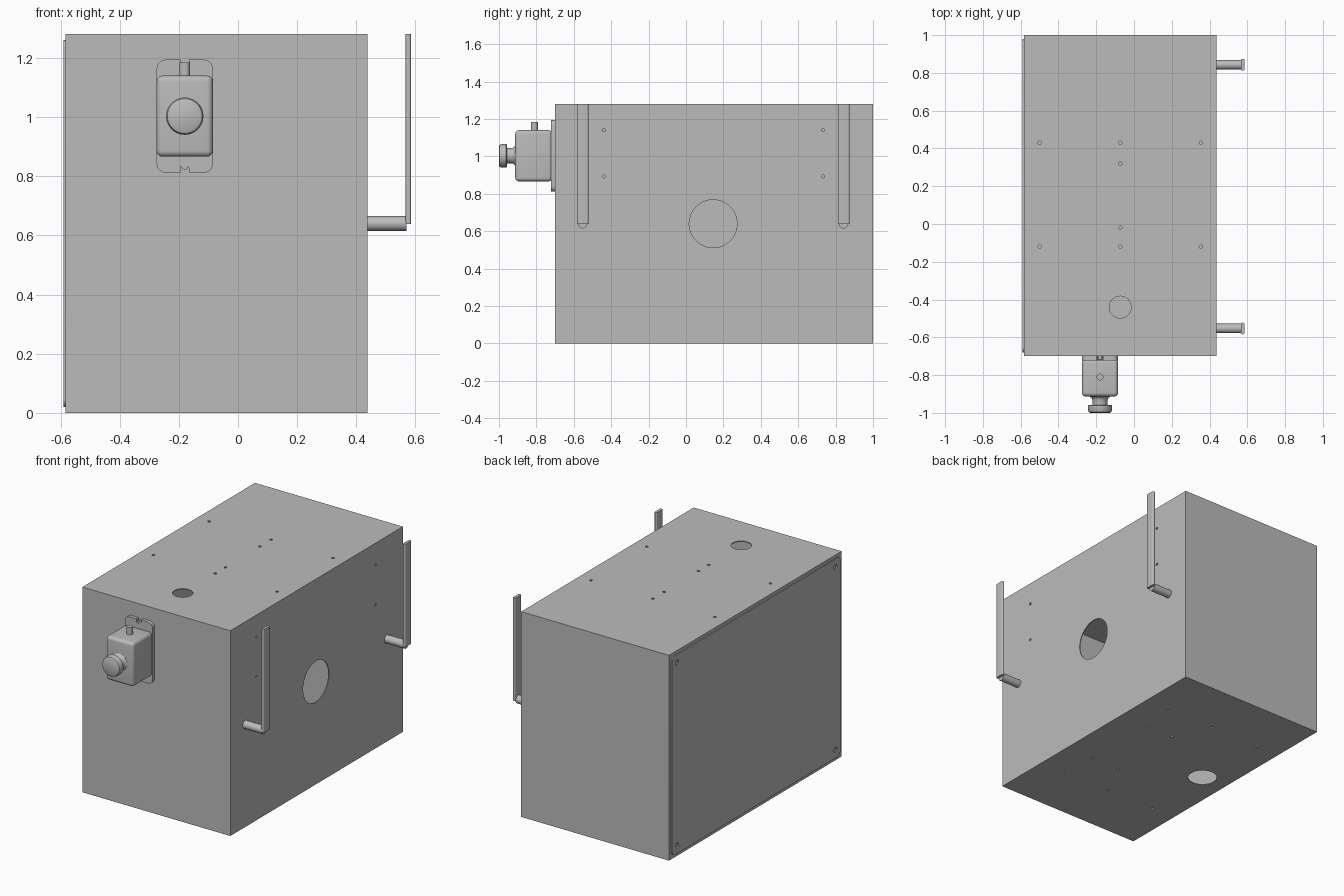
import bpy, bmesh, math
from mathutils import Matrix, Vector

if "Cube" in bpy.data.objects:
    bpy.data.objects.remove(bpy.data.objects["Cube"], do_unlink=True)

grey = bpy.data.materials.new("plain grey")
grey.use_nodes = True
COLOUR = (0.5, 0.5, 0.5, 1)
grey.diffuse_color = COLOUR
grey.node_tree.nodes["Principled BSDF"].inputs["Base Color"].default_value = COLOUR


def finish(name, bm):
    mesh = bpy.data.meshes.new(name)
    bmesh.ops.recalc_face_normals(bm, faces=bm.faces)
    bm.to_mesh(mesh)
    bm.free()
    mesh.materials.append(grey)
    ob = bpy.data.objects.new(name, mesh)
    bpy.context.collection.objects.link(ob)
    return ob


def select(ob):
    bpy.ops.object.select_all(action='DESELECT')
    ob.select_set(True)
    bpy.context.view_layer.objects.active = ob


def smooth(ob):
    select(ob)
    bpy.ops.object.shade_smooth_by_angle(angle=math.radians(35))


def block(name, lo, hi, axis=None, radius=0.0):
    """Box between two corners; edges along one axis are rounded."""
    lo, hi = Vector(lo), Vector(hi)
    bm = bmesh.new()
    size = Matrix.Diagonal((*(hi - lo), 1))
    bmesh.ops.create_cube(bm, size=1, matrix=Matrix.Translation((lo + hi) / 2) @ size)
    if axis is not None:
        edges = [e for e in bm.edges
                 if abs((e.verts[0].co - e.verts[1].co)[axis]) > 1e-4]
        bmesh.ops.bevel(bm, geom=edges, offset=radius, segments=6,
                        profile=0.5, affect='EDGES')
    return finish(name, bm)


def add_rod(bm, centre, radius, length, axis, sides=32):
    turn = Vector((0, 0, 1)).rotation_difference(Vector([i == axis for i in range(3)]))
    bmesh.ops.create_cone(bm, cap_ends=True, segments=sides, radius1=radius,
                          radius2=radius, depth=length,
                          matrix=Matrix.Translation(centre) @ turn.to_matrix().to_4x4())


def rod(name, centre, radius, length, axis):
    bm = bmesh.new()
    add_rod(bm, centre, radius, length, axis)
    ob = finish(name, bm)
    smooth(ob)
    return ob


def apply_mod(ob, kind, **settings):
    mod = ob.modifiers.new(kind.lower(), kind)
    for key, value in settings.items():
        setattr(mod, key, value)
    select(ob)
    bpy.ops.object.modifier_apply(modifier=mod.name)


def cut(ob, cutter):
    cutter.hide_render = True
    apply_mod(ob, 'BOOLEAN', operation='DIFFERENCE', solver='EXACT', object=cutter)
    bpy.data.objects.remove(cutter, do_unlink=True)


LEFT, RIGHT, FRONT, BACK, TOP = 0.437, -0.583, -0.70, 1.0, 1.28
MID = (LEFT + RIGHT) / 2

# Hollow cabinet with drilled walls
cabinet = block("cabinet", (RIGHT, FRONT, 0), (LEFT, BACK, TOP))
apply_mod(cabinet, 'SOLIDIFY', thickness=0.01, offset=-1)
holes = bmesh.new()
DEPTH = 0.06
# top wall
add_rod(holes, (MID, -0.44, TOP), 0.058, DEPTH, 2)
top_spots = [(MID + dx, y) for dx in (-0.427, 0, 0.427) for y in (-0.12, 0.43)]
for x, y in top_spots + [(MID, -0.02), (MID, 0.32)]:
    add_rod(holes, (x, y, TOP), 0.009, DEPTH, 2, 16)
# bottom wall
add_rod(holes, (-0.41, 0.145, 0), 0.086, DEPTH, 2)
floor_spots = [(MID + dx, y) for dx in (-0.345, 0, 0.345) for y in (-0.33, 0.64)]
floor_spots += [(x, y) for x in (0.04, 0.235) for y in (-0.1, 0.4)]
for x, y in floor_spots:
    add_rod(holes, (x, y, 0), 0.009, DEPTH, 2, 16)
# left wall
add_rod(holes, (LEFT, 0.145, 0.64), 0.128, DEPTH, 0, 48)
for y in (-0.44, 0.733):
    for z in (0.893, 1.14):
        add_rod(holes, (LEFT, y, z), 0.008, DEPTH, 0, 16)
cut(cabinet, finish("hole_cutter", holes))
smooth(cabinet)

# Cover panel with corner screw holes
panel = block("cover_panel", (-0.59, -0.68, 0.02), (RIGHT, 0.98, 1.26), 0, 0.03)
holes = bmesh.new()
for y in (-0.63, 0.93):
    for z in (0.07, 1.21):
        add_rod(holes, (-0.59, y, z), 0.016, 0.03, 0, 24)
cut(panel, finish("screw_cutter", holes))
smooth(panel)

# Pegs with upright bars on the left wall
for side, y in (("front", -0.553), ("back", 0.843)):
    rod(side + "_peg", (0.502, y, 0.64), 0.025, 0.134, 0)
    bar = block(side + "_upright_bar", (0.567, y - 0.031, 0.638),
                (0.585, y + 0.031, TOP), 2, 0.008)
    smooth(bar)

# Switch box mounting flange with open slots
SX, SZ = -0.18, 1.003
flange = block("switch_flange", (SX - 0.095, -0.722, 0.812),
               (SX + 0.095, FRONT, 1.194), 1, 0.03)
for end in (-1, 1):
    inner, outer = sorted((SZ + end * 0.165, SZ + end * 0.25))
    cut(flange, block("slot_cutter", (SX - 0.015, -0.78, inner),
                      (SX + 0.015, -0.65, outer), 1, 0.0145))
smooth(flange)
for label, end in (("lower", -1), ("upper", 1)):
    rod(label + "_flange_screw", (SX, -0.708, SZ + end * 0.17), 0.011, 0.018, 1)

# Switch housing with rounded edges
housing = block("switch_housing", (SX - 0.095, -0.913, 0.866), (SX + 0.095, -0.715, 1.14))
apply_mod(housing, 'BEVEL', width=0.02, segments=5)
smooth(housing)

# Cable gland on top of the housing
rod("cable_gland", (SX, -0.81, 1.155), 0.018, 0.06, 2)

# Turned push button: radius and depth along the profile
profile = [(0, -0.905), (0.057, -0.905), (0.055, -0.914), (0.046, -0.919),
           (0.041, -0.928), (0.041, -0.957), (0.058, -0.957), (0.063, -0.962),
           (0.063, -0.987), (0.059, -0.996), (0.052, -1.0), (0, -1.0)]
bm = bmesh.new()
points = [bm.verts.new((SX + r, y, SZ)) for r, y in profile]
edges = [bm.edges.new(pair) for pair in zip(points, points[1:])]
bmesh.ops.spin(bm, geom=points + edges, cent=(SX, 0, SZ), axis=(0, 1, 0),
               angle=math.tau, steps=40)
bmesh.ops.remove_doubles(bm, verts=bm.verts, dist=1e-5)
smooth(finish("push_button", bm))
